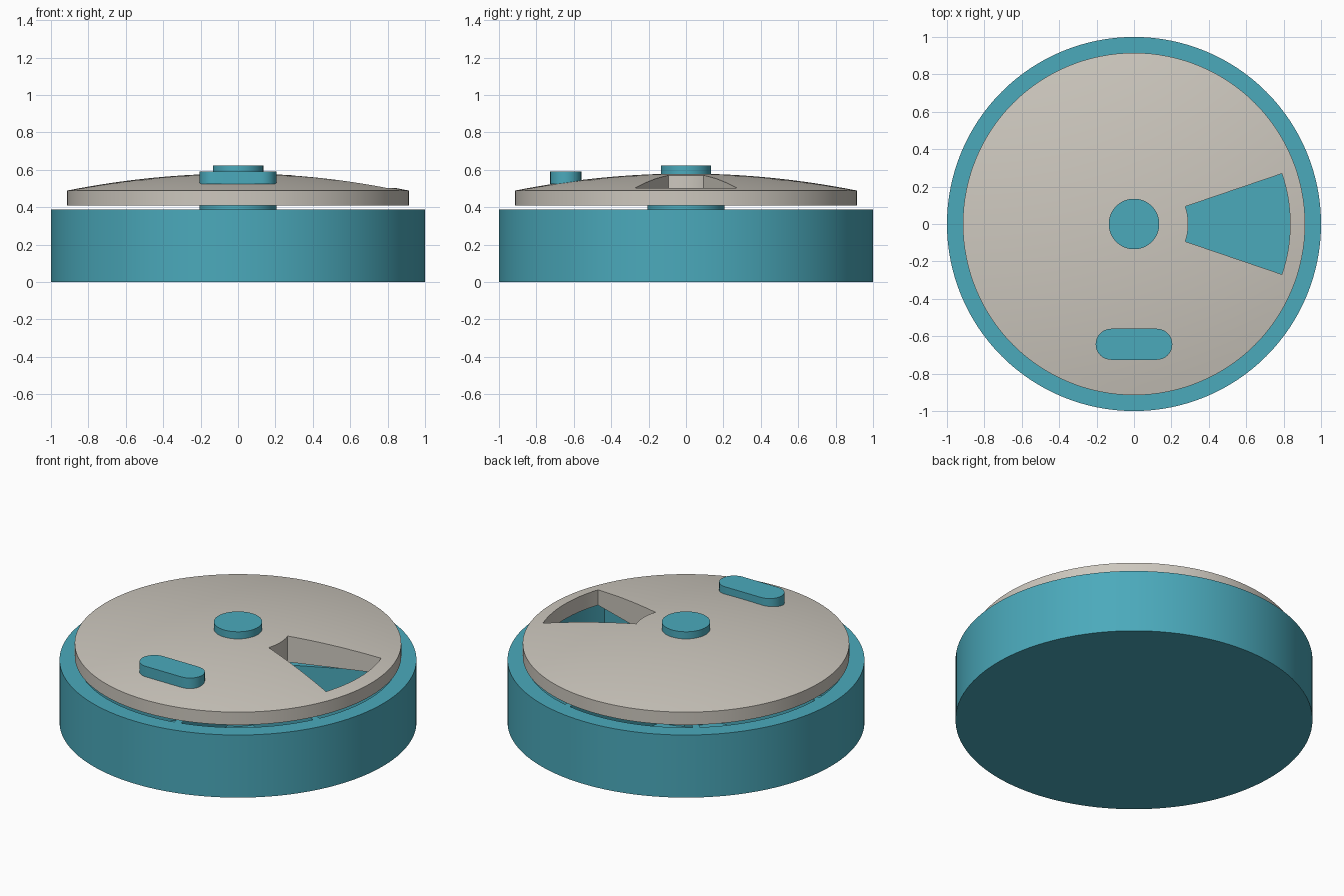
import bpy, bmesh, math
from mathutils import Matrix

cube = bpy.data.objects.get("Cube")
if cube:
    bpy.data.objects.remove(cube, do_unlink=True)

SEGMENTS = 128
COMPARTMENTS = 7


def make_material(name, rgb):
    mat = bpy.data.materials.new(name)
    mat.use_nodes = True
    mat.diffuse_color = (*rgb, 1)
    mat.node_tree.nodes["Principled BSDF"].inputs["Base Color"].default_value = (*rgb, 1)
    return mat


teal = make_material("teal", (0.07, 0.40, 0.50))
warm_grey = make_material("warm grey", (0.61, 0.575, 0.515))


def finish(name, bm, mat):
    """Turn a bmesh into a smooth-shaded object with sharp edges kept."""
    bmesh.ops.remove_doubles(bm, verts=bm.verts, dist=1e-5)
    bmesh.ops.recalc_face_normals(bm, faces=bm.faces)
    mesh = bpy.data.meshes.new(name)
    bm.to_mesh(mesh)
    bm.free()
    mesh.materials.append(mat)
    obj = bpy.data.objects.new(name, mesh)
    bpy.context.collection.objects.link(obj)
    smooth(obj)
    return obj


def smooth(obj):
    bpy.ops.object.select_all(action='DESELECT')
    obj.select_set(True)
    bpy.context.view_layer.objects.active = obj
    bpy.ops.object.shade_smooth_by_angle(angle=math.radians(30))


def lathe(name, profile, mat):
    """Revolve an (r, z) profile that starts and ends on the axis."""
    bm = bmesh.new()
    verts = [bm.verts.new((r, 0, z)) for r, z in profile]
    edges = [bm.edges.new(pair) for pair in zip(verts, verts[1:])]
    bmesh.ops.spin(bm, geom=verts + edges, cent=(0, 0, 0), axis=(0, 0, 1),
                   angle=math.tau, steps=SEGMENTS, use_merge=True)
    return finish(name, bm, mat)


def prism(name, outline, z0, z1, mat):
    """Extrude an (x, y) outline between two heights."""
    bm = bmesh.new()
    face = bm.faces.new([bm.verts.new((x, y, z0)) for x, y in outline])
    top = bmesh.ops.extrude_face_region(bm, geom=[face])["geom"]
    bmesh.ops.translate(bm, vec=(0, 0, z1 - z0),
                        verts=[v for v in top if isinstance(v, bmesh.types.BMVert)])
    return finish(name, bm, mat)


def arc(radius, start, end, steps, cx=0, cy=0):
    angles = [math.radians(start + (end - start) * i / steps) for i in range(steps + 1)]
    return [(cx + radius * math.cos(a), cy + radius * math.sin(a)) for a in angles]


# Open tray with a floor and a thick outer wall
lathe("base_tray", [(0, 0), (1, 0), (1, 0.387), (0.9, 0.387), (0.9, 0.07), (0, 0.07)], teal)

# Radial dividers, with one compartment centred under the lid opening
bm = bmesh.new()
for i in range(COMPARTMENTS):
    angle = math.tau * (i + 0.5) / COMPARTMENTS
    bmesh.ops.create_cube(bm, size=1, matrix=Matrix.Rotation(angle, 4, 'Z')
                          @ Matrix.Translation((0.53, 0, 0.225))
                          @ Matrix.Diagonal((0.75, 0.04, 0.32, 1)))
finish("compartment_dividers", bm, teal)

# Stepped central post that ends in the button above the lid
lathe("center_post", [(0, 0.06), (0.205, 0.06), (0.205, 0.41), (0.135, 0.41),
                      (0.135, 0.622), (0, 0.622)], teal)

# Domed lid
dome = [(0.915 * i / 16, 0.58 - 0.091 * (i / 16) ** 2) for i in range(16, -1, -1)]
lid = lathe("lid", [(0, 0.41), (0.915, 0.41)] + dome, warm_grey)

# Wedge opening through the lid
wedge = arc(0.835, -18.8, 18.8, 16) + arc(0.29, 18.8, -18.8, 10)
cutter = prism("lid_opening_cutter", wedge, 0.3, 0.8, warm_grey)
cutter.hide_render = True
cut = lid.modifiers.new("opening", 'BOOLEAN')
cut.operation = 'DIFFERENCE'
cut.solver = 'EXACT'
cut.object = cutter
bpy.ops.object.select_all(action='DESELECT')
bpy.context.view_layer.objects.active = lid
lid.select_set(True)
bpy.ops.object.modifier_apply(modifier=cut.name)
bpy.data.objects.remove(cutter, do_unlink=True)
smooth(lid)

# Rounded grip on the lid
grip = arc(0.083, -90, 90, 16, 0.122, -0.643) + arc(0.083, 90, 270, 16, -0.122, -0.643)
prism("lid_grip", grip, 0.525, 0.59, teal)
